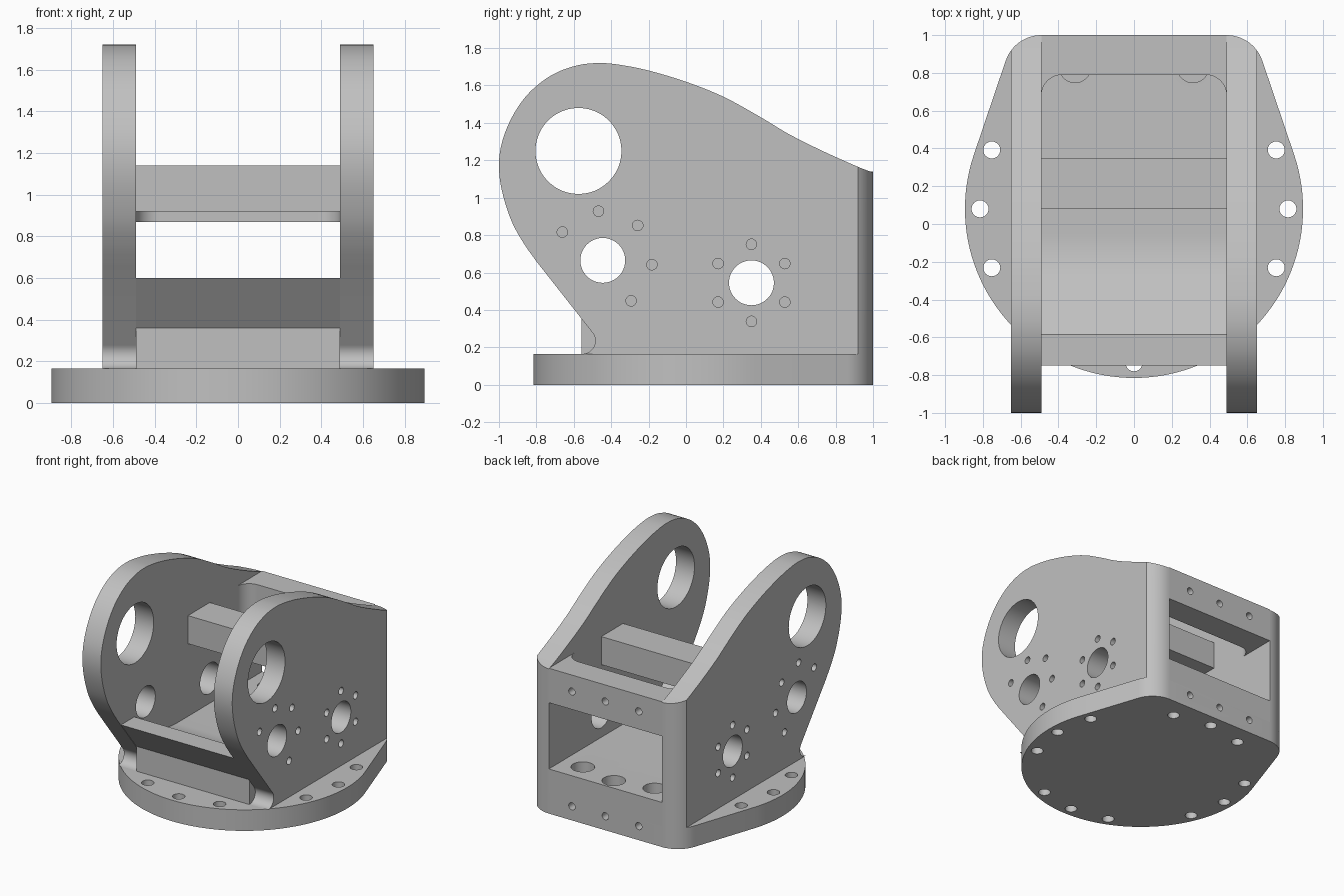
import bpy, bmesh
from math import sin, cos, radians
from mathutils import Vector

cube = bpy.data.objects.get("Cube")
if cube:
    bpy.data.objects.remove(cube, do_unlink=True)

grey = bpy.data.materials.new("machined_grey")
grey.use_nodes = True
colour = (0.53, 0.53, 0.53, 1)
grey.diffuse_color = colour
grey.node_tree.nodes["Principled BSDF"].inputs["Base Color"].default_value = colour

AXES = {"x": lambda a, b, h: (h, a, b),
        "y": lambda a, b, h: (a, h, b),
        "z": lambda a, b, h: (a, b, h)}


def arc(cx, cy, r, start, end, n=12):
    angles = [radians(start + (end - start) * i / n) for i in range(n + 1)]
    return [(cx + r * cos(t), cy + r * sin(t)) for t in angles]


def spline(points, steps=4):
    """Smooth curve through the points."""
    p = [Vector(q) for q in points]
    p = [2 * p[0] - p[1]] + p + [2 * p[-1] - p[-2]]
    out = []
    for a, b, c, d in zip(p, p[1:], p[2:], p[3:]):
        for i in range(steps):
            t = i / steps
            out.append(tuple(0.5 * (2 * b + (c - a) * t + (2 * a - 5 * b + 4 * c - d) * t ** 2
                                    + (3 * b - a - 3 * c + d) * t ** 3)))
    return out + [tuple(points[-1])]


def prism(name, outline, axis, lo, hi):
    """Extrude a 2D outline along an axis."""
    bm = bmesh.new()
    face = bm.faces.new([bm.verts.new(AXES[axis](a, b, lo)) for a, b in outline])
    moved = bmesh.ops.extrude_face_region(bm, geom=[face])["geom"]
    bmesh.ops.translate(bm, vec=AXES[axis](0, 0, hi - lo),
                        verts=[v for v in moved if isinstance(v, bmesh.types.BMVert)])
    bmesh.ops.recalc_face_normals(bm, faces=bm.faces)
    mesh = bpy.data.meshes.new(name)
    bm.to_mesh(mesh)
    bm.free()
    mesh.materials.append(grey)
    obj = bpy.data.objects.new(name, mesh)
    bpy.context.collection.objects.link(obj)
    return obj


def drill(a, b, r, axis, lo, hi):
    n = 48 if r > 0.1 else 24
    return prism("cutter", arc(a, b, r, 0, 360, n)[:-1], axis, lo, hi)


def boolean(obj, cutters, operation="DIFFERENCE"):
    """Apply each cutter to the part, then discard the cutters."""
    for c in cutters:
        mod = obj.modifiers.new("cut", "BOOLEAN")
        mod.object, mod.operation, mod.solver = c, operation, "EXACT"
    graph = bpy.context.evaluated_depsgraph_get()
    mesh = bpy.data.meshes.new_from_object(obj.evaluated_get(graph))
    obj.modifiers.clear()
    obj.data = mesh
    for c in cutters:
        bpy.data.objects.remove(c, do_unlink=True)


BASE_Z, FLOOR_Z, WALL_Z = 0.165, 0.35, 1.14
INNER, CORNER_Y, CORNER_R = 0.49, 0.80, 0.20
CENTRE_Y, BASE_R, BOLT_R = 0.08, 0.895, 0.815
parts = []

# Base plate: round front, tapering to rounded rear corners
half = (arc(0, CENTRE_Y, BASE_R, -90, 18.7, 40)
        + arc(INNER, CORNER_Y, CORNER_R, 18.7, 90))
base = prism("base_plate", half + [(-x, y) for x, y in reversed(half[1:])], "z", 0, BASE_Z)
bolts = []
for quarter in range(4):
    for step in (-22.5, 0, 22.5):
        t = radians(90 * quarter + step)
        bolts.append((BOLT_R * cos(t), CENTRE_Y + BOLT_R * sin(t)))
rear_x = (-0.29, 0, 0.29)
boolean(base, [drill(x, y, 0.045, "z", -0.1, 0.3) for x, y in bolts]
        + [drill(x, 0.11, 0.028, "y", 0.93, 1.1) for x in rear_x])
parts.append(base)

# Floor slab with curved ramp and overhanging front lip
ramp = arc(-0.05, FLOOR_Z + 0.575, 0.575, -125, -90)
floor = prism("floor_and_front_lip",
              [(-0.56, BASE_Z), (-0.56, 0.36), (-0.75, 0.6), (-0.585, 0.6)]
              + ramp + [(1, FLOOR_Z), (1, BASE_Z)], "x", -INNER, INNER)
boolean(floor, [drill(x, y, 0.085, "z", 0.1, 0.5) for x, y in bolts if y > 0.75])
parts.append(floor)

# Rear header above the window, with filleted inner corners
fillet = arc(0.38, 0.68, 0.11, 0, 90)
header = prism("rear_header",
               [(-INNER, 1), (INNER, 1)] + fillet + [(-x, y) for x, y in reversed(fillet)],
               "z", 0.87, WALL_Z)
boolean(header, [drill(x, 1.01, 0.028, "y", 0.88, 1.1) for x in rear_x])
parts.append(header)

# Cross bar between the side plates
parts.append(prism("cross_bar", [(0.08, 0.92), (0.35, 0.92), (0.35, WALL_Z), (0.08, WALL_Z)],
                   "x", -INNER, INNER))

# Side plates
profile = spline([(1, 1.135), (0.92, 1.165), (0.73, 1.25), (0.55, 1.34), (0.4, 1.43),
                  (0.2, 1.54), (0, 1.62), (-0.2, 1.68), (-0.35, 1.71), (-0.46, 1.72),
                  (-0.58, 1.708), (-0.71, 1.66), (-0.83, 1.57), (-0.92, 1.45),
                  (-0.98, 1.31), (-1, 1.18), (-0.985, 1.04), (-0.935, 0.88),
                  (-0.87, 0.76), (-0.8, 0.66)])
profile += arc(-0.555, 0.235, 0.07, 38, -90) + [(1, BASE_Z)]
big_holes = [(-0.575, 1.25, 0.23), (-0.445, 0.665, 0.12), (0.35, 0.545, 0.12)]
screws = (arc(-0.445, 0.665, 0.264, -55, 145, 4)
          + arc(0.35, 0.545, 0.206, 30, 330, 5))
for side, name in ((1, "left_side_plate"), (-1, "right_side_plate")):
    plan = ([(INNER, -1.2), (0.65, -1.2)]
            + arc(INNER, CORNER_Y, CORNER_R, 36.87, 90))
    plate = prism(name, profile, "x", side * 0.3, side * 0.9)
    limit = prism("cutter", [(side * x, y) for x, y in plan], "z", 0, 2)
    boolean(plate, [limit], "INTERSECT")
    boolean(plate, [drill(y, z, r, "x", side * 0.3, side * 0.9) for y, z, r in big_holes]
            + [drill(y, z, 0.028, "x", side * 0.55, side * 0.9) for y, z in screws])
    parts.append(plate)

# Smooth curved walls, keep edges crisp
bpy.ops.object.select_all(action="DESELECT")
for part in parts:
    part.select_set(True)
bpy.context.view_layer.objects.active = parts[0]
bpy.ops.object.shade_smooth_by_angle(angle=radians(30))
